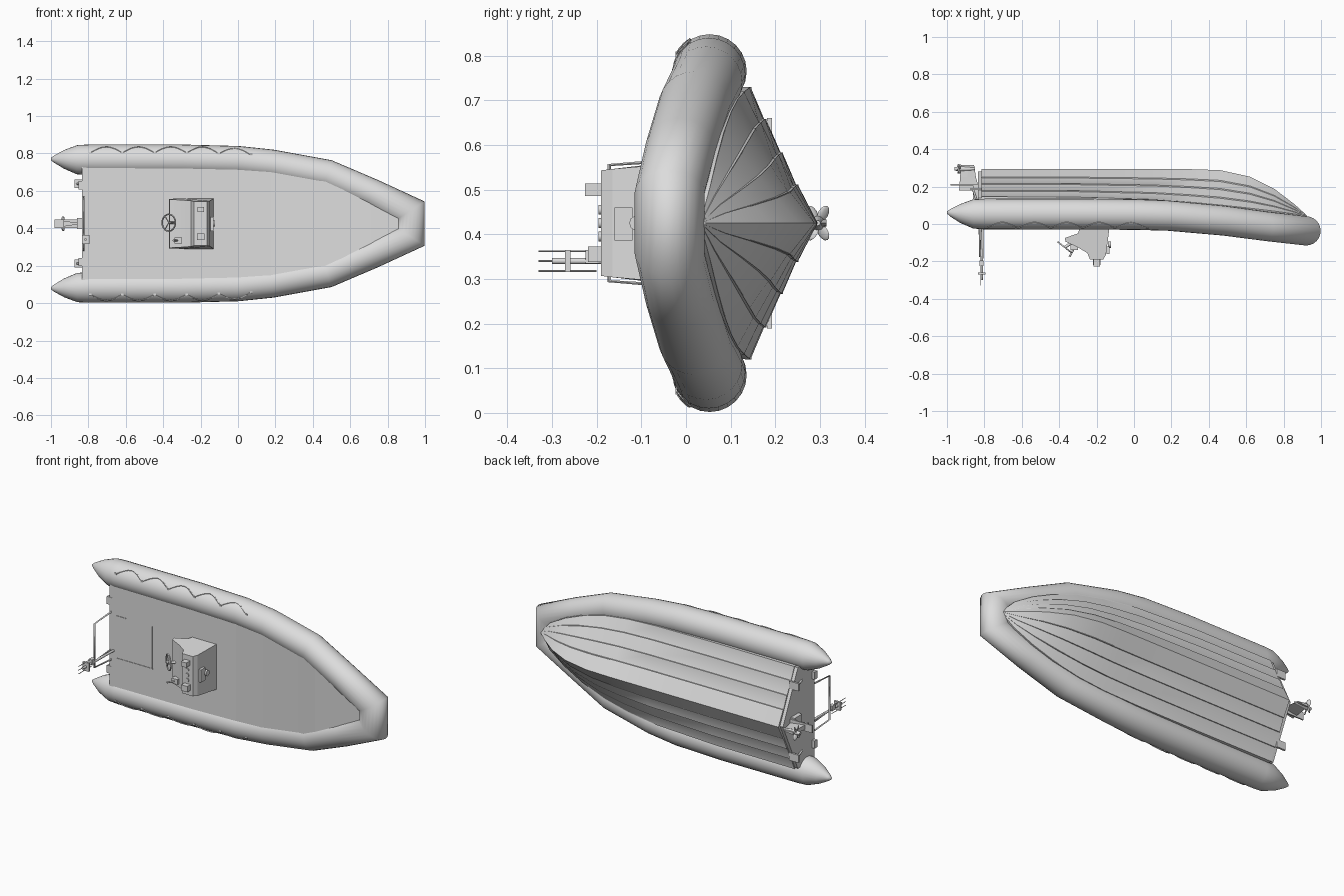
import bpy, bmesh, math
from mathutils import Vector, Matrix

if "Cube" in bpy.data.objects:
    bpy.data.objects.remove(bpy.data.objects["Cube"])

# Boat frame: x forward, y across, z up; FRAME lays the boat on its side
FRAME = Matrix.Translation((0, 0, 0.425)) @ Matrix.Rotation(math.pi / 2, 4, 'X')
grey = bpy.data.materials.new("light_grey")
grey.diffuse_color = (0.72, 0.72, 0.72, 1)
grey.use_nodes = True
grey.node_tree.nodes["Principled BSDF"].inputs["Base Color"].default_value = grey.diffuse_color


def finish(name, bm, smooth=30):
    bmesh.ops.recalc_face_normals(bm, faces=bm.faces)
    bm.transform(FRAME)
    me = bpy.data.meshes.new(name)
    bm.to_mesh(me)
    bm.free()
    me.materials.append(grey)
    ob = bpy.data.objects.new(name, me)
    bpy.context.collection.objects.link(ob)
    bpy.context.view_layer.objects.active = ob
    ob.select_set(True)
    if smooth:
        bpy.ops.object.shade_smooth_by_angle(angle=math.radians(smooth))
    ob.select_set(False)
    return ob


def loft(name, rings, closed=True, smooth=30, cap=True):
    bm = bmesh.new()
    vs = [[bm.verts.new(p) for p in r] for r in rings]
    n = len(rings[0])
    for a, b in zip(vs, vs[1:]):
        for i in range(n if closed else n - 1):
            j = (i + 1) % n
            bm.faces.new((a[i], a[j], b[j], b[i]))
    if cap:
        bm.faces.new(vs[0])
        bm.faces.new(vs[-1])
    return finish(name, bm, smooth)


def box(name, c, s, rot=None):
    bm = bmesh.new()
    m = Matrix.Translation(c) @ (rot or Matrix()) @ Matrix.Diagonal((*s, 1))
    bmesh.ops.create_cube(bm, size=1, matrix=m)
    return finish(name, bm, 0)


def rod(name, a, b, r, r2=None, seg=10):
    a, b = Vector(a), Vector(b)
    m = Matrix.Translation((a + b) / 2) @ (b - a).to_track_quat('Z', 'Y').to_matrix().to_4x4()
    bm = bmesh.new()
    bmesh.ops.create_cone(bm, cap_ends=True, segments=seg, radius1=r,
                          radius2=r if r2 is None else r2, depth=(b - a).length, matrix=m)
    return finish(name, bm, 40)


def sweep(name, pts, r, seg=6, cyclic=False):
    pts = [Vector(p) for p in pts]
    n, rings = len(pts), []
    for i, p in enumerate(pts):
        a = pts[(i - 1) % n] if cyclic or i else p
        b = pts[(i + 1) % n] if cyclic or i < n - 1 else p
        q = (b - a).to_track_quat('Z', 'Y')
        rings.append([p + q @ Vector((r * math.cos(t), r * math.sin(t), 0))
                      for t in (math.tau * k / seg for k in range(seg))])
    if cyclic:
        rings.append(rings[0])
    return loft(name, rings, smooth=60, cap=not cyclic)


# --- Inflatable collar: x, y, z, radius along one side, mirrored round the bow
side = [(-1.0, .345, -.062, .006), (-.985, .345, -.06, .018), (-.93, .344, -.056, .05),
        (-.86, .342, -.054, .078), (-.8, .341, -.053, .082), (-.3, .34, -.053, .083),
        (0, .333, -.051, .082), (.18, .315, -.045, .081), (.477, .262, -.018, .08),
        (.712, .163, .013, .079), (.92, .068, .037, .078)]
path = side + [(x, -y, z, r) for x, y, z, r in reversed(side)]


def miter(i):
    def d(a, b):
        return (Vector(b[:2]) - Vector(a[:2])).normalized()
    a = d(path[i - 1], path[i]) if i else d(path[0], path[1])
    b = d(path[i], path[i + 1]) if i < len(path) - 1 else a
    t = (a + b).normalized()
    return Vector((-t.y, t.x, 0)) / max(t.dot(a), .5)


def collar_point(i, ang):
    x, y, z, r = path[i]
    return Vector((x, y, z)) + miter(i) * r * math.cos(ang) + Vector((0, 0, r * math.sin(ang)))


loft("collar", [[collar_point(i, math.tau * k / 24) for k in range(24)]
                for i in range(len(path))], smooth=70)

# --- Stepped V hull: x, half beam, chine depth, keel depth
stations = [(-.815, .305, .145, .295), (-.3, .305, .142, .295), (.1, .295, .13, .294),
            (.3, .278, .115, .293), (.46, .25, .1, .288), (.62, .203, .083, .253),
            (.75, .146, .068, .188), (.86, .08, .053, .104), (.925, .012, .035, .045)]
half = [(.0, 1.0), (.275, .71), (.285, .71), (.285, .675), (.51, .48), (.52, .48),
        (.52, .445), (.755, .235), (.765, .235), (.765, .2), (.985, .01), (1, .01), (1, -.05)]
rings = []
for x, w, c, k in stations:
    r = [(x, w * .98, -.02 if x < .6 else .0)]
    r += [(x, w * f, -(c + (k - c) * g)) for f, g in reversed(half)]
    rings.append(r + [(a, -b, z) for a, b, z in reversed(r[:-1])])
loft("hull", rings, smooth=25)

# Transom board above the hull's rear end
loft("transom", [[(x, b, z) for b, z in ((-.3, .014), (.3, .014), (.3, -.14), (0, -.28), (-.3, -.14))]
                 for x in (-.835, -.81)], smooth=0)

# --- Deck, rising with the collar toward the bow
deck = [(-.835, .33, .016), (-.3, .33, .016), (0, .322, .017), (.18, .303, .026),
        (.43, .258, .048), (.55, .218, .062), (.712, .148, .074), (.9, .06, .084)]
loft("deck", [[(x, w, z), (x, -w, z), (x, -w, z - .02), (x, w, z - .02)]
              for x, w, z in deck], smooth=0)

# Hatch outline on the deck
for c, s in (((-.67, -.125), (.24, .005)), ((-.555, 0), (.005, .255)),
             ((-.787, 0), (.005, .255)), ((-.757, .127), (.06, .005))):
    box("hatch_seam", (*c, .016), (*s, .006))

# --- Grab ropes: five swags lying on each collar
for s in (1, -1):
    pts = []
    for k in range(41):
        x = -.79 + .86 * k / 40
        off = .038 + .032 * math.sin(math.pi * (k % 8) / 8)
        yc = .341 - .014 * max(0, (x + .2) / .3)
        pts.append((x, s * (yc + off), -.053 + math.sqrt(.083 ** 2 - off ** 2)))
    sweep("grab_rope", pts, .003, 5)
    for p in pts[::8]:
        box("rope_patch", p, (.014, .01, .005))

# --- Steering console: side profile, narrowing upward
prof = [(-.13, .01), (-.15, .165), (-.165, .19), (-.235, .19), (-.25, .155),
        (-.3, .125), (-.365, .095), (-.37, .075), (-.3, .05), (-.285, .01)]
loft("console", [[(x, s * (.135 - .12 * max(0, z - .05)), z) for x, z in prof]
                 for s in (-1, 1)], smooth=20)
box("console_front_panel", (-.139, -.002, .14), (.015, .075, .04))
rod("console_lamp", (-.14, 0, .11), (-.122, 0, .11), .017)
box("instrument_box", (-.2, .075, .208), (.035, .028, .036))
box("instrument_screen", (-.2, -.07, .205), (.04, .035, .03))
for y in (-.03, 0, .03):
    rod("gauge", (-.2, y, .188), (-.2, y, .196), .011)
box("throttle_base", (-.32, -.09, .125), (.04, .03, .03))
rod("throttle_lever", (-.32, -.09, .13), (-.345, -.09, .175), .005)

# Steering wheel with three spokes and a column
hub = Vector((-.37, .005, .125))
tilt = Matrix.Rotation(math.radians(-38), 3, 'Y')
rim = [hub + tilt @ Vector((.045 * math.cos(a), .045 * math.sin(a), 0))
       for a in (math.tau * k / 20 for k in range(20))]
sweep("steering_wheel", rim, .004, 6, True)
for k in (0, 7, 13):
    rod("wheel_spoke", hub, rim[k], .003)
rod("wheel_column", hub, (-.325, .005, .095), .008)

# --- Stern frame and light mast
sweep("stern_frame", [(-.825, -.142, .01), (-.825, -.13, .172), (-.825, .13, .172),
                      (-.825, .142, .01)], .005)
rod("mast", (-.81, -.085, .01), (-.815, -.085, .3), .007)
rod("mast_brace", (-.83, -.085, .01), (-.815, -.085, .18), .004)
box("mast_head", (-.813, -.085, .265), (.04, .05, .012))
box("mast_block", (-.815, -.075, .21), (.022, .03, .03))
for y in (-.107, -.085, -.063):
    rod("antenna", (-.82, y, .2), (-.82, y, .33), .002, seg=6)

# --- Stern fittings and trim tabs
for s in (1, -1):
    box("cleat", (-.835, s * .205, .005), (.035, .045, .025))
    box("trim_tab", (-.845, s * .213, -.187), (.06, .045, .012))
    rod("trim_ram", (-.83, s * .21, -.09), (-.86, s * .213, -.185), .006)

# --- Stern drive with propeller
box("drive_mount", (-.84, 0, -.17), (.04, .06, .07))
box("cavitation_plate", (-.9, 0, -.21), (.16, .045, .008))
loft("drive_leg", [[(x0, -w, z), (x0 + .04, -w * .6, z), (x0 + l, 0, z), (x0 + .04, w * .6, z),
                    (x0, w, z)] for x0, l, w, z in
                   ((-.935, .11, .016, -.18), (-.93, .085, .012, -.25), (-.925, .07, .008, -.315))],
     smooth=0)
rod("gear_housing", (-.93, 0, -.295), (-.85, 0, -.295), .016, .006, 12)
rod("propeller_hub", (-.96, 0, -.295), (-.925, 0, -.295), .009, .014, 12)
for k in range(4):
    turn = Matrix.Rotation(math.radians((30, 150, 210, 330)[k]), 4, 'X')
    blade = turn @ Matrix.Translation((0, 0, .024)) @ Matrix.Rotation(.6, 4, 'Z')
    # blades stand across the boat, so turn them a quarter about the shaft
    bm = bmesh.new()
    bmesh.ops.create_uvsphere(bm, u_segments=10, v_segments=6, radius=1, matrix=Matrix.Translation(
        (-.935, 0, -.295)) @ Matrix.Rotation(math.pi / 2, 4, 'X') @ blade
        @ Matrix.Diagonal((.004, .014, .02, 1)))
    finish("propeller_blade", bm, 60)
